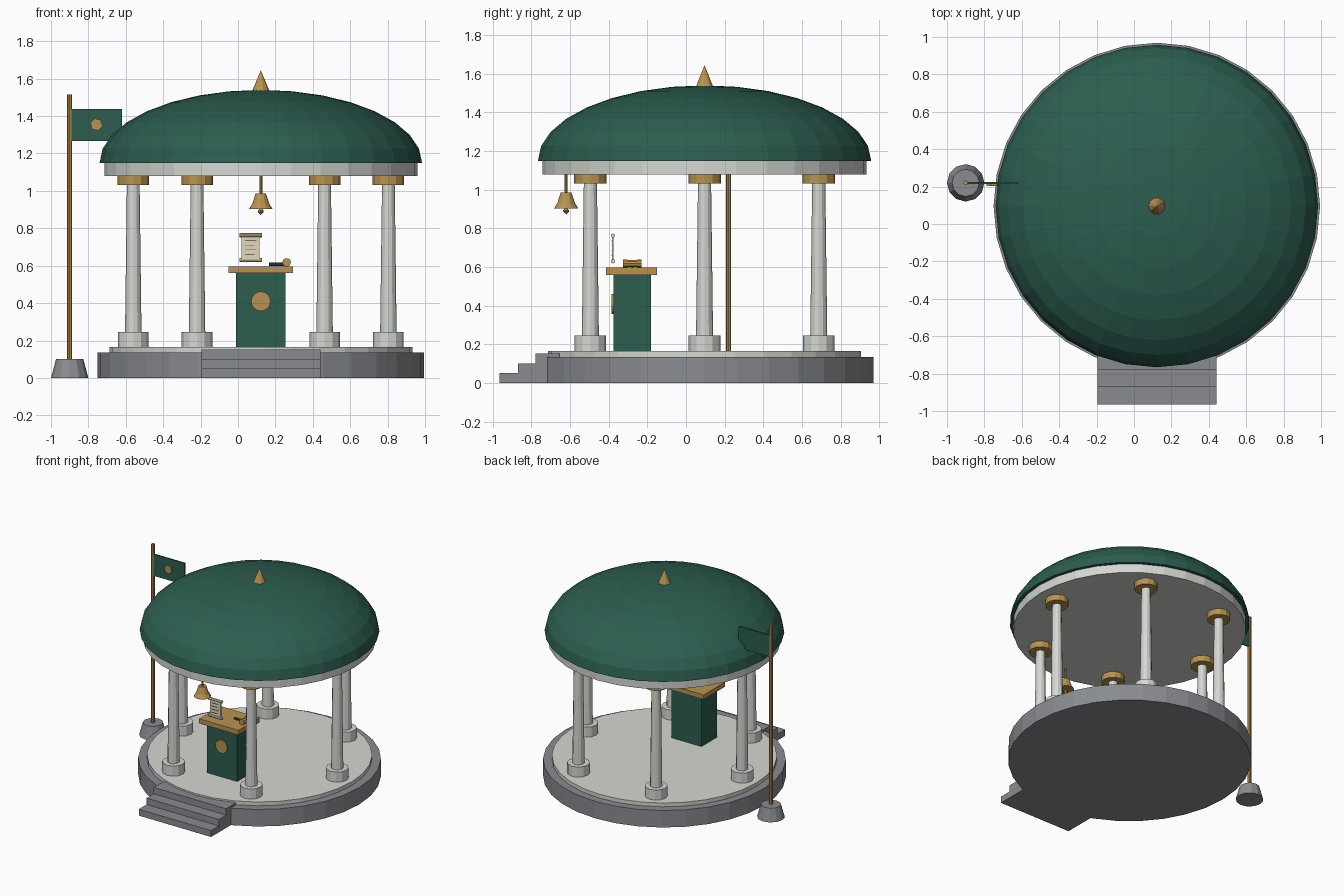
import bpy, bmesh
from math import sin, cos, pi, radians
from mathutils import Matrix, Vector

if "Cube" in bpy.data.objects:
    bpy.data.objects.remove(bpy.data.objects["Cube"])

CX, CY = 0.122, 0.096      # pavilion centre


def material(name, rgb):
    m = bpy.data.materials.new(name)
    m.diffuse_color = (*rgb, 1)
    m.use_nodes = True
    m.node_tree.nodes["Principled BSDF"].inputs["Base Color"].default_value = m.diffuse_color
    return m


GREEN = material("green", (0.025, 0.11, 0.08))
GOLD = material("gold", (0.48, 0.29, 0.08))
STONE = material("pale_stone", (0.66, 0.68, 0.64))
GREY = material("grey_stone", (0.25, 0.26, 0.28))
CREAM = material("parchment", (0.75, 0.68, 0.5))
INK = material("ink", (0.2, 0.16, 0.1))


def finish(name, bm, mat, matrix=Matrix()):
    bmesh.ops.recalc_face_normals(bm, faces=bm.faces)
    me = bpy.data.meshes.new(name)
    bm.to_mesh(me)
    bm.free()
    me.materials.append(mat)
    ob = bpy.data.objects.new(name, me)
    ob.matrix_world = matrix
    bpy.context.collection.objects.link(ob)
    return ob


def lathe(name, profile, loc, mat, sides=12, axis='Z', twist=0.0):
    """Turn a closed solid from (radius, height) pairs; radius 0 makes a pole."""
    bm = bmesh.new()
    rings = []
    for r, z in profile:
        n = sides if r > 0 else 1
        rings.append([bm.verts.new((r * cos(twist + 2 * pi * i / sides),
                                    r * sin(twist + 2 * pi * i / sides), z)) for i in range(n)])
    for a, b in zip(rings, rings[1:]):
        for i in range(sides):
            j = (i + 1) % sides
            quad = [a[i % len(a)], a[j % len(a)], b[j % len(b)], b[i % len(b)]]
            bm.faces.new(list(dict.fromkeys(quad)))
    for ring in (rings[0], rings[-1]):
        if len(ring) > 1:
            bm.faces.new(ring)
    rot = {'Z': Matrix(), 'X': Matrix.Rotation(pi / 2, 4, 'Y'),
           'Y': Matrix.Rotation(-pi / 2, 4, 'X')}[axis]
    return finish(name, bm, mat, Matrix.Translation(loc) @ rot)


def box(name, lo, hi, mat):
    lo, hi = Vector(lo), Vector(hi)
    bm = bmesh.new()
    bmesh.ops.create_cube(bm, size=1)
    bmesh.ops.scale(bm, vec=hi - lo, verts=bm.verts)
    return finish(name, bm, mat, Matrix.Translation((lo + hi) / 2))


# Round platform and floor
lathe("platform", [(0.873, 0), (0.873, 0.135)], (CX, CY, 0), GREY, 32)
lathe("floor", [(0.81, 0.135), (0.81, 0.165)], (CX, CY, 0), STONE, 32)

# Front steps
for i, (y0, y1) in enumerate([(-0.965, -0.66), (-0.868, -0.66), (-0.778, -0.655)]):
    box(f"step_{i + 1}", (-0.195, y0, 0.051 * i), (0.44, y1, 0.051 * (i + 1)), GREY)

# Six columns
for i in range(6):
    a = i * pi / 3
    p = (CX + 0.682 * cos(a), CY + 0.682 * sin(a), 0)
    lathe(f"column_base_{i + 1}", [(0.082, 0.165), (0.082, 0.245)], p, STONE)
    lathe(f"column_shaft_{i + 1}", [(0.044, 0.245), (0.034, 1.035)], p, STONE)
    lathe(f"column_capital_{i + 1}", [(0.084, 1.032), (0.084, 1.08)], p, GOLD)

# Roof
lathe("roof_beam", [(0.837, 1.08), (0.837, 1.15)], (CX, CY, 0), STONE, 32)
dome = [(0.862 * cos(k * pi / 16), 1.15 + 0.39 * sin(k * pi / 16)) for k in range(8)]
lathe("dome_roof", dome + [(0, 1.54)], (CX, CY, 0), GREEN, 32)
lathe("roof_finial", [(0.048, 1.53), (0, 1.645)], (CX, CY, 0), GOLD, 10)

# Hanging bell
bell = (CX, -0.62, 0)
lathe("bell_rod", [(0.008, 0.97), (0.008, 1.085)], bell, GOLD, 8)
lathe("bell_body", [(0.063, 0.903), (0.046, 0.93), (0.028, 0.985)], bell, GOLD, 12)
lathe("bell_clapper", [(0, 0.872), (0.015, 0.887), (0.015, 0.895), (0, 0.91)], bell, GOLD, 8)

# Lectern
box("lectern_body", (-0.01, -0.375, 0.165), (0.255, -0.18, 0.56), GREEN)
box("lectern_top", (-0.05, -0.415, 0.56), (0.295, -0.15, 0.597), GOLD)
lathe("lectern_medallion", [(0.052, 0), (0.052, 0.015)], (CX, -0.385, 0.41), GOLD, 16, 'Y')

# Scroll
box("scroll_sheet", (0.02, -0.382, 0.625), (0.115, -0.374, 0.765), CREAM)
for part, z in (("top", 0.763), ("bottom", 0.63)):
    lathe(f"scroll_roll_{part}", [(0.011, -0.06), (0.011, 0.06)], (0.068, -0.378, z), CREAM, 8, 'X')
for i in range(4):
    z = 0.735 - 0.025 * i
    box(f"scroll_line_{i + 1}", (0.038, -0.385, z - 0.002),
        (0.098 - 0.01 * (i % 2), -0.381, z + 0.002), INK)

# Gavel
lathe("gavel_head", [(0.023, -0.047), (0.023, -0.025), (0.019, -0.025), (0.019, 0.025),
                     (0.023, 0.025), (0.023, 0.047)], (0.26, -0.278, 0.618), GOLD, 10, 'Y')
lathe("gavel_handle", [(0.01, -0.095), (0.008, 0)], (0.26, -0.278, 0.608), GREEN, 8, 'X')

# Flag
pole = (-0.9, 0.22, 0)
lathe("flag_base", [(0.1, 0), (0.073, 0.1)], pole, GREY, 12)
lathe("flag_pole", [(0.013, 0.1), (0.013, 1.515)], pole, GOLD, 8)
box("flag_cloth", (-0.89, 0.213, 1.267), (-0.62, 0.225, 1.438), GREEN)
lathe("flag_emblem", [(0.034, 0), (0.034, 0.012)], (-0.757, 0.203, 1.355), GOLD, 6, 'Y', radians(15))
